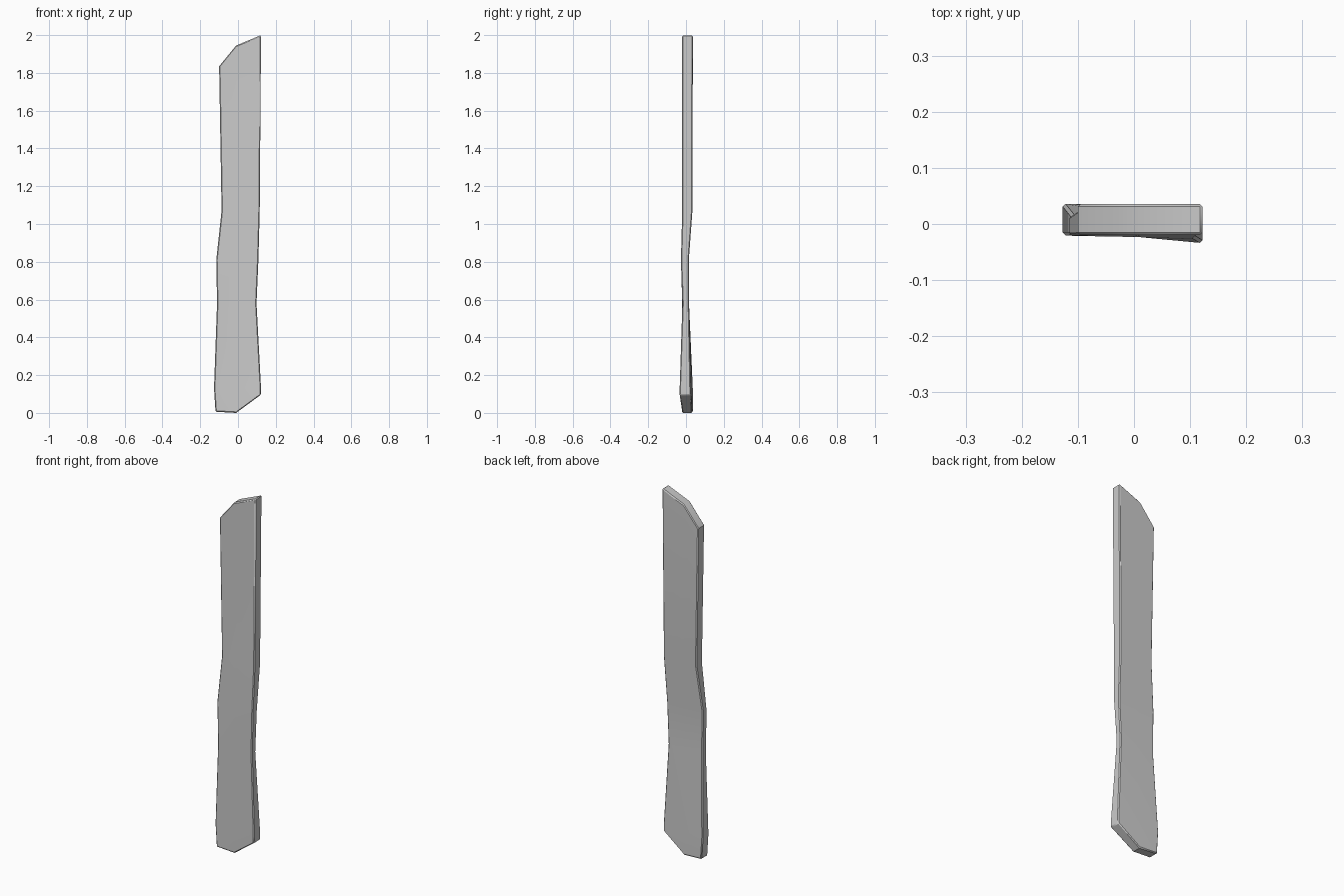
import bpy, bmesh
from math import radians

if "Cube" in bpy.data.objects:
    bpy.data.objects.remove(bpy.data.objects["Cube"])

# Plank stations, bottom to top: (x, z, front y, back y) at left, middle, right
rows = [
    [(-0.119, 0.006, -0.020, 0.036), (-0.010, 0.000, -0.020, 0.033), (0.121, 0.096, -0.034, 0.026)],
    [(-0.127, 0.130, -0.020, 0.036), (-0.005, 0.130, -0.022, 0.032), (0.122, 0.130, -0.034, 0.025)],
    [(-0.111, 0.580, -0.020, 0.016), (-0.005, 0.580, -0.020, 0.016), (0.098, 0.580, -0.019, 0.016)],
    [(-0.115, 0.810, -0.021, 0.015), (-0.005, 0.810, -0.023, 0.015), (0.108, 0.810, -0.027, 0.015)],
    [(-0.087, 1.070, -0.020, 0.034), (0.010, 1.070, -0.020, 0.034), (0.115, 1.070, -0.020, 0.034)],
    [(-0.100, 1.835, -0.020, 0.036), (-0.010, 1.945, -0.020, 0.036), (0.122, 2.000, -0.020, 0.036)],
]

# Front and back grids joined by end caps and edges
bm = bmesh.new()
front = [[bm.verts.new((x, f, z)) for x, z, f, b in r] for r in rows]
back = [[bm.verts.new((x, b, z)) for x, z, f, b in r] for r in rows]
n = len(rows)
for i in range(n - 1):
    for side in (front, back):
        for j in range(2):
            bm.faces.new((side[i][j], side[i][j + 1], side[i + 1][j + 1], side[i + 1][j]))
    for j in (0, 2):
        bm.faces.new((front[i][j], back[i][j], back[i + 1][j], front[i + 1][j]))
for i in (0, n - 1):
    for j in range(2):
        bm.faces.new((front[i][j], front[i][j + 1], back[i][j + 1], back[i][j]))
bmesh.ops.recalc_face_normals(bm, faces=bm.faces)

mesh = bpy.data.meshes.new("wood_plank")
bm.to_mesh(mesh)
bm.free()
plank = bpy.data.objects.new("wood_plank", mesh)
bpy.context.collection.objects.link(plank)

# Small chamfer on the outer edges
bev = plank.modifiers.new("edge_chamfer", 'BEVEL')
bev.width = 0.005
bev.segments = 1
bev.limit_method = 'ANGLE'
bev.angle_limit = radians(50)
bev.use_clamp_overlap = False

bpy.context.view_layer.objects.active = plank
plank.select_set(True)
bpy.ops.object.shade_smooth_by_angle(angle=radians(30))
